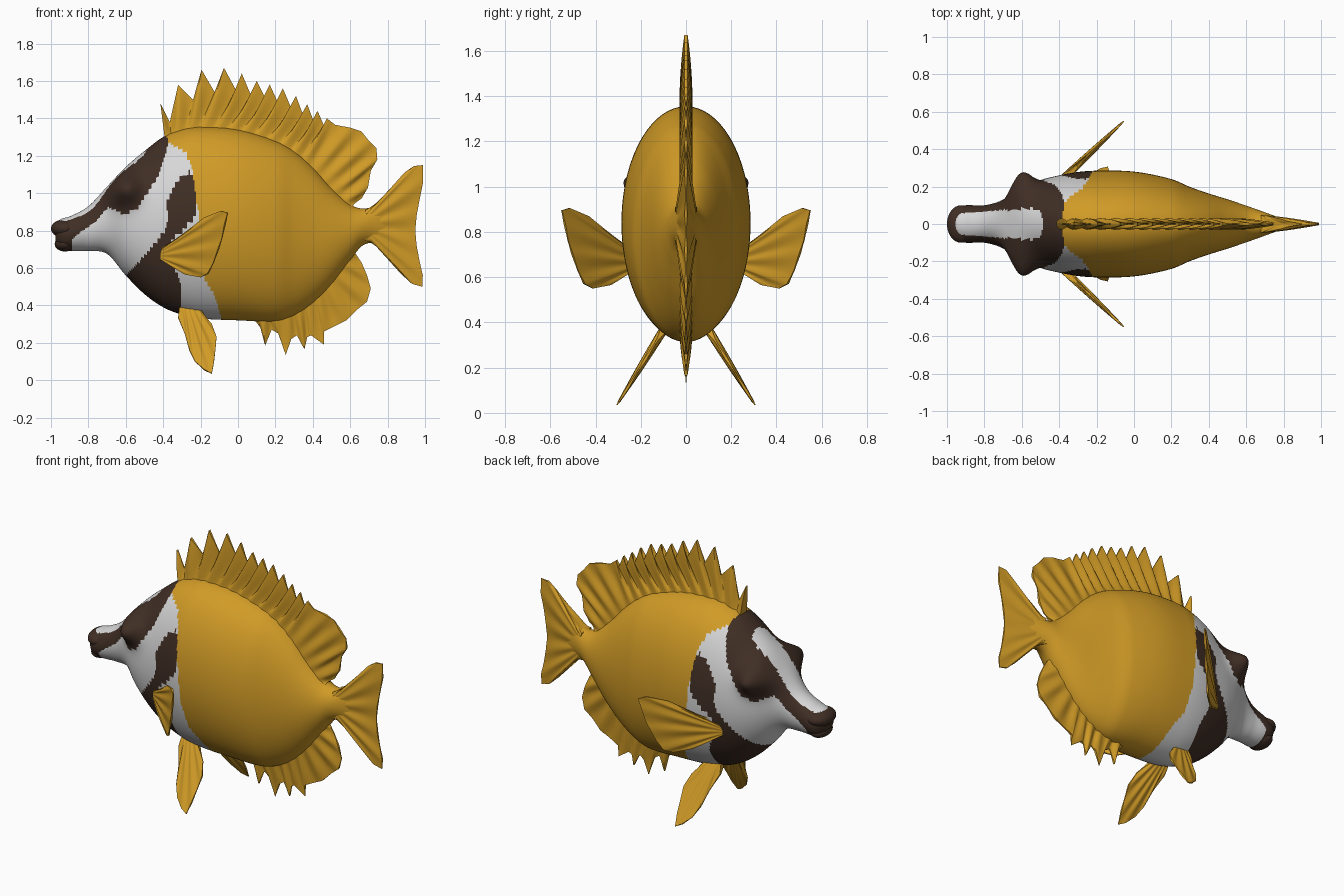
import bpy, bmesh, math
from mathutils import Vector

if "Cube" in bpy.data.objects:
    bpy.data.objects.remove(bpy.data.objects["Cube"])


def material(name, rgb):
    m = bpy.data.materials.new(name)
    m.diffuse_color = (*rgb, 1)
    m.use_nodes = True
    m.node_tree.nodes["Principled BSDF"].inputs["Base Color"].default_value = m.diffuse_color
    return m


YELLOW = material("golden yellow", (0.64, 0.33, 0.02))
DARK = material("dark brown", (0.05, 0.027, 0.018))
WHITE = material("soft white", (0.68, 0.68, 0.68))


def finish(bm, name, mats, angle=50):
    bmesh.ops.recalc_face_normals(bm, faces=bm.faces)
    me = bpy.data.meshes.new(name)
    bm.to_mesh(me)
    bm.free()
    ob = bpy.data.objects.new(name, me)
    bpy.context.collection.objects.link(ob)
    for m in mats:
        me.materials.append(m)
    bpy.ops.object.select_all(action='DESELECT')
    ob.select_set(True)
    bpy.context.view_layer.objects.active = ob
    bpy.ops.object.shade_smooth_by_angle(angle=math.radians(angle))
    return ob


# ---- body: stations of (x, bottom, top, half width) ----
STATIONS = [
    (-0.975, .735, .83, .05), (-0.95, .70, .86, .085), (-0.9, .69, .875, .10),
    (-0.8, .69, .93, .10), (-0.7, .675, 1.035, .13), (-0.6, .56, 1.14, .195),
    (-0.5, .46, 1.225, .235), (-0.4, .39, 1.30, .26), (-0.3, .35, 1.34, .278),
    (-0.2, .33, 1.355, .285), (0, .32, 1.34, .28), (0.2, .315, 1.28, .24),
    (0.3, .345, 1.225, .198), (0.4, .41, 1.14, .163), (0.5, .51, 1.03, .132),
    (0.6, .64, .94, .098), (0.66, .715, .918, .077), (0.72, .735, .925, .055),
    (0.8, .72, .94, .025), (0.84, .75, .91, .005)]


def station(x):
    """Smooth (Hermite) interpolation between body stations."""
    S = STATIONS
    i = max(k for k in range(len(S) - 1) if S[k][0] <= x or k == 0)
    a, b = S[i], S[i + 1]
    p, n = S[max(i - 1, 0)], S[min(i + 2, len(S) - 1)]
    h = b[0] - a[0]
    t = (x - a[0]) / h
    out = []
    for c in (1, 2, 3):
        m0 = (b[c] - p[c]) / (b[0] - p[0]) * h
        m1 = (n[c] - a[c]) / (n[0] - a[0]) * h
        out.append((2*t**3 - 3*t*t + 1)*a[c] + (t**3 - 2*t*t + t)*m0
                   + (3*t*t - 2*t**3)*b[c] + (t**3 - t*t)*m1)
    return out


def inside(x, z, poly):
    hit = False
    for (x1, z1), (x2, z2) in zip(poly, poly[1:] + poly[:1]):
        if (z1 > z) != (z2 > z) and x < x1 + (z - z1) * (x2 - x1) / (z2 - z1):
            hit = not hit
    return hit


def lerp_table(t, table):
    for (t1, v1), (t2, v2) in zip(table, table[1:]):
        if t <= t2:
            return v1 + (v2 - v1) * max(0, (t - t1) / (t2 - t1))
    return table[-1][1]


# Side outlines of the dark eye band and the dark shoulder band
EYE_BAND = [(-1.1, .6), (-1.1, 1.4), (-.4, 1.45), (-.375, 1.26), (-.42, 1.1),
            (-.47, 1.02), (-.535, .925), (-.60, .885), (-.695, .925),
            (-.765, .845), (-.845, .79), (-.89, .75), (-.89, .6)]
SHOULDER_BAND = [(-.255, 1.115), (-.23, 1.07), (-.225, .88), (-.31, .78), (-.36, .75),
                 (-.365, .67), (-.32, .56), (-.30, .48), (-.315, .25), (-.5, .25),
                 (-.625, .53), (-.47, .7), (-.39, .80), (-.375, .88), (-.39, .94), (-.32, 1.07)]
# Front limit of the yellow as (height, x), and nose stripe as (x, half width)
YELLOW_EDGE = [(.32, -.085), (.45, -.125), (.53, -.175), (.7, -.2), (.88, -.21),
               (1.12, -.245), (1.22, -.28), (1.27, -.375), (1.4, -.40)]
NOSE_STRIPE = [(-.96, 0), (-.94, .055), (-.7, .075), (-.55, .085), (-.5, .07), (-.48, 0)]


def body_colour(c):
    if c.x > lerp_table(c.z, YELLOW_EDGE):
        return 0
    bot, top, w = station(c.x)
    if c.z > (bot + top) / 2 and abs(c.y) < lerp_table(c.x, NOSE_STRIPE):
        return 2
    if inside(c.x, c.z, EYE_BAND) or inside(c.x, c.z, SHOULDER_BAND):
        return 1
    return 2


NX, NA = 230, 96
bm = bmesh.new()
rings = []
for i in range(NX + 1):
    x = -0.975 + 1.815 * i / NX
    bot, top, w = station(x)
    ring = []
    for k in range(NA):
        a = 2 * math.pi * k / NA
        y = w * math.sin(a)
        z = (bot + top) / 2 + (top - bot) / 2 * math.cos(a)
        # bulging eye sockets
        bump = .12 * math.exp(-((x + .61)**2 + (z - 1.03)**2) / .085**2)
        y += bump * max(-1, min(1, y / .08))
        ring.append(bm.verts.new((x, y, z)))
    rings.append(ring)
for r, s in zip(rings, rings[1:]):
    for k in range(NA):
        bm.faces.new((r[k], r[k - 1], s[k - 1], s[k]))
bm.faces.new(rings[0])
bm.faces.new(rings[-1][::-1])
for f in bm.faces:
    f.material_index = body_colour(f.calc_center_median())
finish(bm, "body", [YELLOW, DARK, WHITE])

# ---- lips ----
for name, c, r in (("upper_lip", (-.925, 0, .81), (.075, .1, .05)),
                   ("lower_lip", (-.925, 0, .728), (.055, .082, .04))):
    bm = bmesh.new()
    bmesh.ops.create_uvsphere(bm, u_segments=32, v_segments=20, radius=1)
    for v in bm.verts:
        v.co = Vector(c) + Vector(p * q for p, q in zip(v.co, r))
    finish(bm, name, [DARK])


# ---- fins: ribbed, tapering sheets from a base line to an outer edge ----
def along(pts, t):
    """Point at fraction t of a polyline's length."""
    pts = [Vector(p) for p in pts]
    left = t * sum((b - a).length for a, b in zip(pts, pts[1:]))
    for a, b in zip(pts, pts[1:]):
        d = (b - a).length
        if left <= d:
            return a.lerp(b, left / d)
        left -= d
    return pts[-1]


def fin(name, base, edge, thick, rib, plane=(0, 0, 0), mirror=False, sub=6, rows=8):
    y0, yx, yz = plane
    normal = Vector((-yx, 1, -yz)).normalized()
    n = (len(edge) - 1) * sub
    bm = bmesh.new()
    sides = []
    for sign in (1, -1):
        grid = []
        for i in range(n + 1):
            s = i / sub
            k = min(int(s), len(edge) - 2)
            e = Vector(edge[k]).lerp(Vector(edge[k + 1]), s - k)
            b = along(base, i / n)
            col = []
            for j in range(rows + 1):
                v = j / rows
                p = b.lerp(e, v)
                t = thick * (1 - v) + .004 + rib * math.sin(math.pi * v * .85) * math.cos(math.pi * s)
                co = Vector((p.x, y0 + yx * p.x + yz * p.y, p.y))
                col.append(bm.verts.new(co + normal * sign * max(t, .003)))
            grid.append(col)
        sides.append(grid)
        for i in range(n):
            for j in range(rows):
                bm.faces.new((grid[i][j], grid[i + 1][j], grid[i + 1][j + 1], grid[i][j + 1]))
    # close the rim
    A, B = [g[0] + [c[-1] for c in g[1:-1]] + g[-1][::-1] + [c[0] for c in g[-2:0:-1]]
            for g in sides]
    for i in range(len(A)):
        bm.faces.new((A[i - 1], A[i], B[i], B[i - 1]))
    ob = finish(bm, name, [YELLOW])
    if mirror:
        m = ob.modifiers.new("mirror", 'MIRROR')
        m.use_axis = (False, True, False)
        m.use_clip = False
        m.use_mirror_merge = False


fin("dorsal_fin",
    [(-.39, 1.28), (-.2, 1.33), (0, 1.315), (.2, 1.255), (.4, 1.11), (.55, .96), (.62, .915)],
    [(-.415, 1.48), (-.365, 1.38), (-.32, 1.58), (-.24, 1.5), (-.195, 1.66), (-.125, 1.54),
     (-.075, 1.67), (-.005, 1.54), (.02, 1.64), (.075, 1.51), (.1, 1.6), (.155, 1.49),
     (.17, 1.58), (.22, 1.47), (.24, 1.56), (.295, 1.43), (.31, 1.52), (.355, 1.4),
     (.37, 1.475), (.41, 1.37), (.425, 1.44), (.46, 1.36), (.475, 1.4), (.52, 1.365),
     (.6, 1.35), (.66, 1.33), (.70, 1.28), (.74, 1.24), (.745, 1.18), (.71, 1.12),
     (.695, 1.03), (.66, .97), (.6, .93)], .026, .008)

fin("anal_fin",
    [(.06, .35), (.2, .35), (.35, .41), (.5, .55), (.62, .71)],
    [(.09, .32), (.12, .28), (.145, .185), (.18, .27), (.215, .25), (.255, .135),
     (.285, .22), (.315, .24), (.355, .165), (.37, .23), (.39, .24), (.46, .19),
     (.46, .26), (.52, .29), (.58, .32), (.64, .38), (.69, .42), (.71, .49),
     (.69, .56), (.66, .63), (.62, .69), (.6, .70)], .024, .006)

fin("tail_fin",
    [(.68, .91), (.70, .83), (.68, .745)],
    [(.72, .93), (.8, .995), (.85, 1.06), (.89, 1.11), (.94, 1.145), (.99, 1.15),
     (.99, 1.06), (.97, .96), (.955, .88), (.948, .8), (.955, .72), (.97, .64),
     (.988, .56), (.985, .5), (.93, .515), (.87, .57), (.82, .645), (.77, .695), (.72, .735)],
    .045, .004)

fin("pectoral_fin",
    [(-.40, .71), (-.40, .64)],
    [(-.34, .73), (-.28, .765), (-.23, .82), (-.18, .87), (-.09, .905), (-.055, .895),
     (-.07, .83), (-.085, .76), (-.105, .7), (-.13, .63), (-.16, .57), (-.2, .55),
     (-.28, .565), (-.34, .63)], .018, .004, plane=(.602, .95, 0), mirror=True)

fin("pelvic_fin",
    [(-.31, .40), (-.22, .40)],
    [(-.32, .335), (-.285, .25), (-.26, .16), (-.23, .10), (-.18, .055), (-.14, .035),
     (-.128, .10), (-.12, .17), (-.115, .23), (-.14, .3), (-.18, .345)],
    .016, .004, plane=(.327, 0, -.62), mirror=True)
